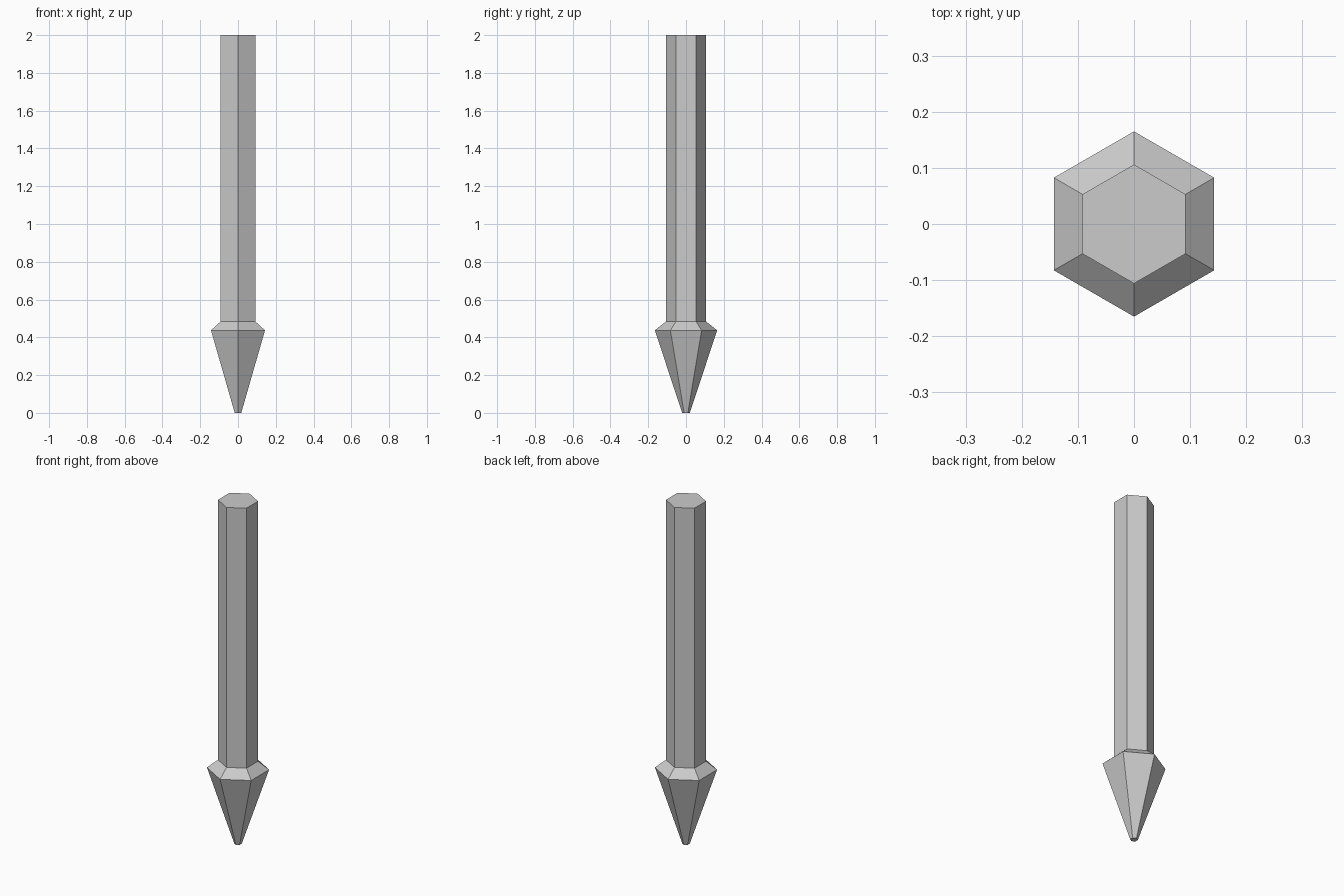
import bpy, bmesh
from math import cos, sin, pi

if "Cube" in bpy.data.objects:
    bpy.data.objects.remove(bpy.data.objects["Cube"])

SIDES = 6


def lathe(name, profile):
    """Closed six-sided solid from (radius, height) rings, corners on the y axis."""
    bm = bmesh.new()
    rings = []
    for r, z in profile:
        angles = [pi / 2 + 2 * pi * i / SIDES for i in range(SIDES)]
        rings.append([bm.verts.new((r * cos(a), r * sin(a), z)) for a in angles])
    for low, high in zip(rings, rings[1:]):
        for i in range(SIDES):
            j = (i + 1) % SIDES
            bm.faces.new((low[i], low[j], high[j], high[i]))
    bm.faces.new(rings[0][::-1])
    bm.faces.new(rings[-1])
    bmesh.ops.recalc_face_normals(bm, faces=bm.faces)
    mesh = bpy.data.meshes.new(name)
    bm.to_mesh(mesh)
    bm.free()
    obj = bpy.data.objects.new(name, mesh)
    bpy.context.collection.objects.link(obj)
    return obj


# Blunt tip, flared head, bevelled shoulder and long straight shaft
lathe("pointed_stake", [(0.02, 0.0), (0.165, 0.437), (0.106, 0.484), (0.106, 2.0)])
